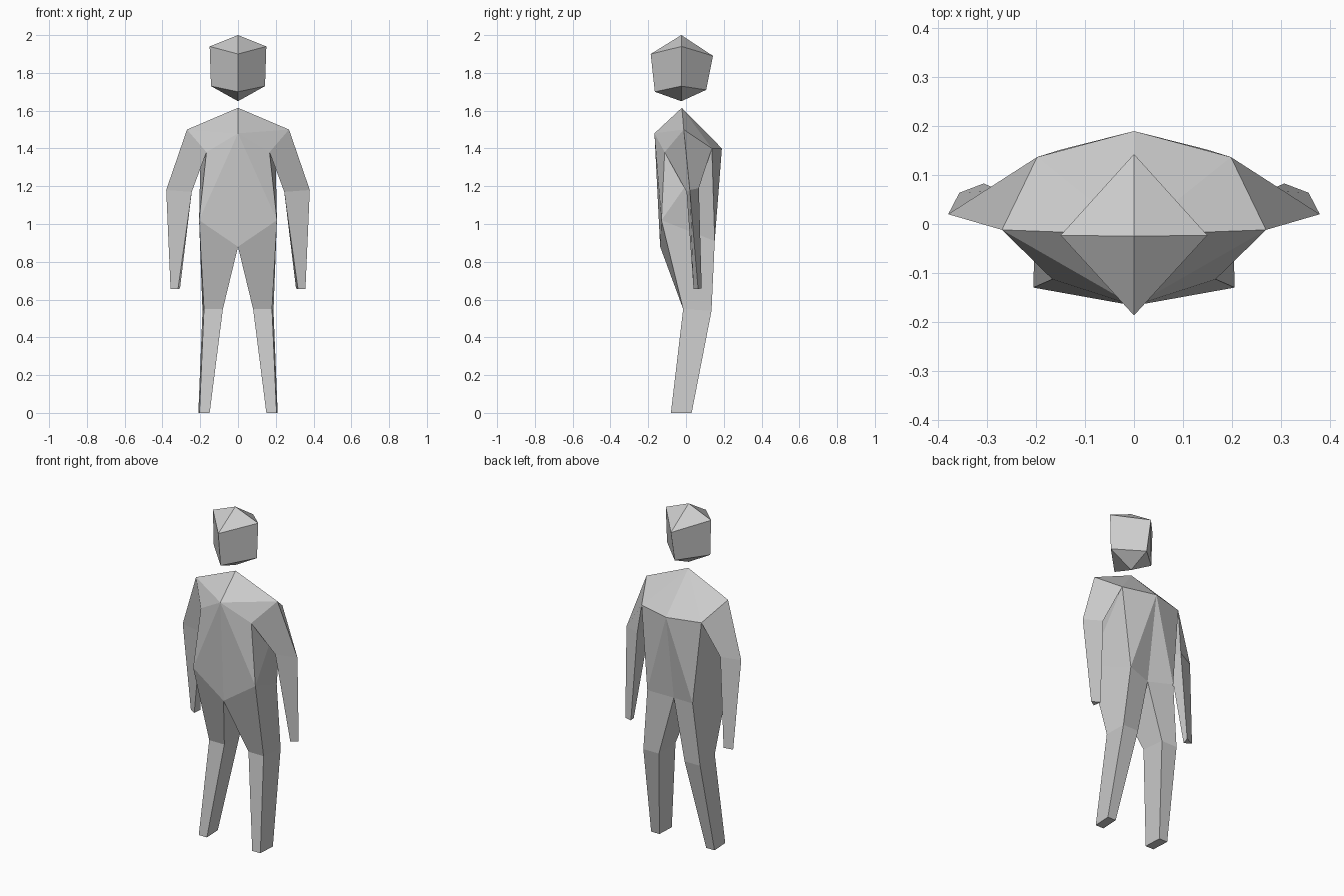
import bpy, bmesh

if "Cube" in bpy.data.objects:
    bpy.data.objects.remove(bpy.data.objects["Cube"])


def make_object(name, bm):
    bmesh.ops.recalc_face_normals(bm, faces=bm.faces)
    mesh = bpy.data.meshes.new(name)
    bm.to_mesh(mesh)
    bm.free()
    obj = bpy.data.objects.new(name, mesh)
    bpy.context.collection.objects.link(obj)
    return obj


def loft(bm, rings):
    """Bridge successive vertex rings and cap the last one."""
    for a, b in zip(rings, rings[1:]):
        n = len(a)
        for i in range(n):
            j = (i + 1) % n
            bm.faces.new((a[i], a[j], b[j], b[i]))
    bm.faces.new(rings[-1])


# Head: two diamond rings closed by points
bm = bmesh.new()
tip = bm.verts.new((0, -0.025, 2.0))
chin = bm.verts.new((0, -0.025, 1.65))
upper = [bm.verts.new(p) for p in
         ((0, -0.187, 1.90), (0.15, -0.023, 1.94), (0, 0.143, 1.89), (-0.15, -0.023, 1.94))]
lower = [bm.verts.new(p) for p in
         ((0, -0.165, 1.70), (0.143, -0.025, 1.73), (0, 0.107, 1.71), (-0.143, -0.025, 1.73))]
for i in range(4):
    j = (i + 1) % 4
    bm.faces.new((tip, upper[i], upper[j]))
    bm.faces.new((upper[i], lower[i], lower[j], upper[j]))
    bm.faces.new((chin, lower[j], lower[i]))
make_object("head", bm)

# Body: right half, mirrored
bm = bmesh.new()
neck, chest, back, crotch_front, crotch_back = [bm.verts.new(p) for p in (
    (0, -0.022, 1.615), (0, -0.167, 1.48), (0, 0.19, 1.40),
    (0, -0.137, 0.88), (0, 0.115, 0.89))]
shoulder, armpit, blade, waist, hip = [bm.verts.new(p) for p in (
    (0.27, -0.012, 1.50), (0.167, -0.113, 1.38), (0.198, 0.137, 1.40),
    (0.206, -0.13, 1.02), (0.15, 0.152, 0.91))]

# Torso panels
for face in ((neck, shoulder, blade), (neck, blade, back),
             (neck, chest, shoulder), (chest, armpit, shoulder),
             (chest, waist, armpit), (chest, crotch_front, waist),
             (armpit, waist, blade), (blade, waist, hip),
             (back, blade, hip), (back, hip, crotch_back)):
    bm.faces.new(face)

# Arm: triangular section
elbow = [bm.verts.new(p) for p in
         ((0.38, 0.02, 1.18), (0.245, 0.003, 1.17), (0.275, 0.068, 1.19))]
hand = [bm.verts.new(p) for p in
        ((0.357, 0.064, 0.655), (0.318, 0.04, 0.655), (0.307, 0.083, 0.66))]
loft(bm, [[shoulder, armpit, blade], elbow, hand])

# Leg: four-sided section
knee = [bm.verts.new(p) for p in
        ((0.18, -0.015, 0.55), (0.188, 0.135, 0.54),
         (0.085, 0.135, 0.54), (0.08, -0.015, 0.55))]
foot = [bm.verts.new(p) for p in
        ((0.204, -0.08, 0), (0.21, 0.03, 0), (0.155, 0.03, 0), (0.15, -0.08, 0))]
loft(bm, [[waist, hip, crotch_back, crotch_front], knee, foot])

body = make_object("body", bm)
mirror = body.modifiers.new("mirror", 'MIRROR')
mirror.use_clip = True
